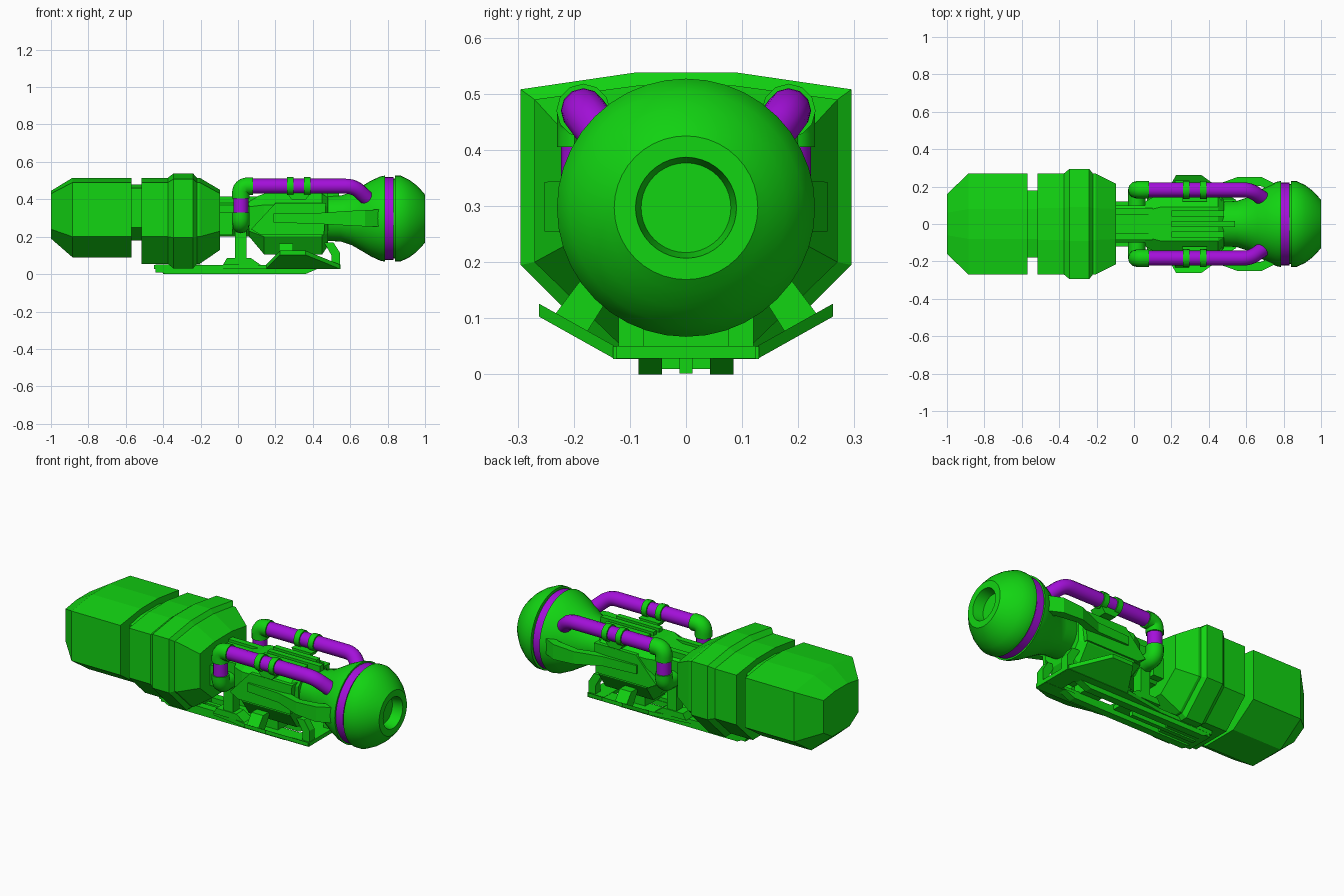
import bpy, bmesh, math
from mathutils import Vector, Matrix

if "Cube" in bpy.data.objects:
    bpy.data.objects.remove(bpy.data.objects["Cube"])


def material(name, col):
    m = bpy.data.materials.new(name)
    m.diffuse_color = (*col, 1)
    m.use_nodes = True
    m.node_tree.nodes["Principled BSDF"].inputs["Base Color"].default_value = m.diffuse_color
    return m


GREEN = material("bright green", (0.006, 0.66, 0.006))
PURPLE = material("purple", (0.37, 0.005, 0.7))
CZ = 0.297  # height of the long axis


def finish(name, bm, mat=GREEN, smooth=False):
    bmesh.ops.recalc_face_normals(bm, faces=bm.faces)
    me = bpy.data.meshes.new(name)
    bm.to_mesh(me)
    bm.free()
    ob = bpy.data.objects.new(name, me)
    bpy.context.collection.objects.link(ob)
    me.materials.append(mat)
    if smooth:
        smooth_it(ob)
    return ob


def smooth_it(ob):
    bpy.ops.object.select_all(action='DESELECT')
    ob.select_set(True)
    bpy.context.view_layer.objects.active = ob
    bpy.ops.object.shade_smooth_by_angle(angle=math.radians(35))


def skin(name, rings, mat=GREEN, smooth=False):
    """Join rings of points with quads and cap both ends."""
    bm = bmesh.new()
    vs = [[bm.verts.new(p) for p in r] for r in rings]
    n = len(rings[0])
    for a, b in zip(vs, vs[1:]):
        for i in range(n):
            bm.faces.new((a[i], a[(i + 1) % n], b[(i + 1) % n], b[i]))
    bm.faces.new(vs[0])
    bm.faces.new(vs[-1])
    return finish(name, bm, mat, smooth)


def loft(name, stations):
    """Stations are (x, half section in y/z, top to bottom), mirrored over y."""
    return skin(name, [[(x, y, z) for y, z in h] + [(x, -y, z) for y, z in reversed(h)]
                       for x, h in stations])


def extrude_z(name, pts, z0, z1):
    return skin(name, [[(x, y, z) for x, y in pts] for z in (z0, z1)])


def extrude_y(name, pts, y0, y1):
    return skin(name, [[(x, y, z) for x, z in pts] for y in (y0, y1)])


def box(name, x0, x1, y0, y1, z0, z1):
    return extrude_z(name, [(x0, y0), (x1, y0), (x1, y1), (x0, y1)], z0, z1)


def tube(name, path, r, bend, mat):
    """Round tube along a path whose inner corners are rounded."""
    P = [Vector(p) for p in path]
    pts = [P[0]]
    for a, b, c in zip(P, P[1:], P[2:]):
        s, e = b + (a - b).normalized() * bend, b + (c - b).normalized() * bend
        pts += [s * (1 - t) ** 2 + b * 2 * t * (1 - t) + e * t * t for t in (k / 6 for k in range(7))]
    pts.append(P[-1])
    cu = bpy.data.curves.new(name, 'CURVE')
    cu.dimensions = '3D'
    cu.bevel_depth, cu.bevel_resolution, cu.use_fill_caps = r, 4, True
    sp = cu.splines.new('POLY')
    sp.points.add(len(pts) - 1)
    for q, p in zip(sp.points, pts):
        q.co = (*p, 1)
    cu.materials.append(mat)
    ob = bpy.data.objects.new(name, cu)
    bpy.context.collection.objects.link(ob)
    bpy.ops.object.select_all(action='DESELECT')
    ob.select_set(True)
    bpy.context.view_layer.objects.active = ob
    bpy.ops.object.convert(target='MESH')
    smooth_it(bpy.context.view_layer.objects.active)


def lathe(name, prof, n=40, mat=GREEN):
    return skin(name, [[(x, r * math.cos(2 * math.pi * i / n), CZ + r * math.sin(2 * math.pi * i / n))
                        for i in range(n)] for x, r in prof], mat, True)


# rear tank, connecting neck and front housing
tank = [(0.08, 0.515), (0.27, 0.49), (0.27, 0.2), (0.11, 0.09)]
loft("rear_tank", [(-1, [(0.06, 0.445), (0.16, 0.43), (0.16, 0.24), (0.08, 0.19)]),
                   (-0.885, tank), (-0.57, tank)])
neck = [(0.08, 0.48), (0.18, 0.46), (0.18, 0.25), (0.09, 0.18)]
loft("tank_neck", [(-0.6, neck), (-0.48, neck)])
hous = [(0.085, 0.515), (0.27, 0.49), (0.27, 0.2), (0.12, 0.055)]
ring = [(0.09, 0.538), (0.295, 0.508), (0.295, 0.195), (0.13, 0.03)]
loft("housing", [(-0.515, hous), (-0.375, hous), (-0.345, ring), (-0.24, ring), (-0.22, hous),
                 (-0.205, hous), (-0.095, [(0.08, 0.45), (0.215, 0.43), (0.215, 0.23), (0.1, 0.13)])])

# middle link between housing and engine core
link = [(0.06, 0.4), (0.1, 0.37), (0.1, 0.24), (0.06, 0.2)]
loft("core_link", [(-0.12, link), (0.12, link)])
for s in (1, -1):
    box("link_rib", -0.11, 0.10, s * 0.05, s * 0.085, 0.36, 0.415)
    box("link_side_rib", -0.11, -0.03, s * 0.08, s * 0.12, 0.21, 0.33)

# faceted engine core with top fins
small = [(0.07, 0.40), (0.12, 0.36), (0.12, 0.23), (0.07, 0.2)]
core = [(0.09, 0.43), (0.165, 0.37), (0.165, 0.2), (0.1, 0.105)]
loft("engine_core", [(0.06, small), (0.14, core), (0.45, core),
                     (0.48, [(0.07, 0.41), (0.13, 0.36), (0.13, 0.22), (0.08, 0.15)])])
for y in (-0.055, 0, 0.055):
    box("top_fin", 0.2, 0.54 if y == 0 else 0.48, y - 0.016, y + 0.016, 0.41, 0.452)

# round head with recessed nozzle and purple band
lathe("round_head", [(0.44, 0.11), (0.46, 0.118), (0.55, 0.123), (0.61, 0.143), (0.66, 0.172),
                     (0.71, 0.202), (0.76, 0.225), (0.785, 0.23), (0.785, 0.213), (0.84, 0.213),
                     (0.84, 0.23), (0.868, 0.23), (0.915, 0.208), (0.955, 0.178), (0.985, 0.146),
                     (1.0, 0.128), (1.0, 0.09), (0.94, 0.08)])
lathe("head_band", [(0.786, 0.21), (0.786, 0.221), (0.832, 0.221), (0.832, 0.21)], mat=PURPLE)

for s in (1, -1):
    y = s * 0.183
    # purple pipe with green elbows
    tube("side_pipe", [(0.05, y, 0.47), (0.62, y, 0.47), (0.69, s * 0.135, 0.405)], 0.04, 0.045, PURPLE)
    tube("down_pipe", [(0.015, y, 0.45), (0.015, y, 0.29)], 0.04, 0.02, PURPLE)
    tube("upper_elbow", [(0.08, y, 0.47), (0.015, y, 0.47), (0.015, y, 0.405)], 0.047, 0.04, GREEN)
    tube("lower_elbow", [(0.015, y, 0.33), (0.015, y, 0.265), (0.015, s * 0.07, 0.265)], 0.047, 0.04, GREEN)
    # pipe clamps and their mount
    for x in (0.28, 0.37):
        tube("pipe_clamp", [(x - 0.017, y, 0.47), (x + 0.017, y, 0.47)], 0.048, 0.01, GREEN)
    extrude_y("clamp_mount", [(0.26, 0.435), (0.39, 0.435), (0.36, 0.395), (0.29, 0.395)],
              s * 0.12, s * 0.2)
    # flaring arm that holds the head
    skin("head_arm", [[(x, s * (yo - t), z0), (x, s * yo, z0), (x, s * yo, z1), (x, s * (yo - t), z1)]
                      for x, yo, t, z0, z1 in ((0.19, 0.185, 0.05, 0.275, 0.325), (0.4, 0.195, 0.05, 0.27, 0.325),
                                               (0.55, 0.25, 0.04, 0.262, 0.335), (0.68, 0.252, 0.05, 0.255, 0.343),
                                               (0.755, 0.215, 0.05, 0.255, 0.345))])
    extrude_y("side_panel", [(0.07, 0.24), (0.12, 0.21), (0.46, 0.21), (0.47, 0.38), (0.2, 0.38)],
              s * 0.12, s * 0.175)
    # skid rails: upper plate and lower runner
    extrude_z("skid_rail", [(-0.45, s * 0.04), (-0.45, s * 0.085), (-0.1, s * 0.09), (0.15, s * 0.13),
                            (0.545, s * 0.13), (0.545, s * 0.05)], 0.027, 0.05)
    extrude_y("skid_runner", [(-0.45, 0.03), (-0.39, 0.0), (0.36, 0.0), (0.43, 0.03)],
              s * 0.043, s * 0.085)
    # slanted wing
    skin("skid_wing", [[(0.15, s * 0.128, z), (0.545, s * 0.128, z), (0.36, s * 0.262, z + 0.075),
                        (0.225, s * 0.262, z + 0.075)] for z in (0.028, 0.051)])
    # wing strut and front gusset up to the core
    skin("wing_strut", [[(x, s * 0.12, 0.165), (x, s * 0.19, 0.165), (x, s * 0.235, 0.105),
                         (x, s * 0.18, 0.07)] for x in (0.22, 0.295)])
    extrude_y("front_gusset", [(0.46, 0.17), (0.51, 0.17), (0.545, 0.115), (0.545, 0.045), (0.5, 0.045),
                               (0.5, 0.1)], s * 0.075, s * 0.12)
    # rear posts with stepped foot
    box("rear_post", -0.015, 0.045, s * 0.05, s * 0.11, 0.05, 0.25)
    extrude_y("post_foot", [(-0.08, 0.05), (-0.06, 0.085), (0.07, 0.085), (0.12, 0.05)],
              s * 0.045, s * 0.115)

# cross members tying the skid together
box("front_crossbar", 0.44, 0.548, -0.125, 0.125, 0.028, 0.051)
box("middle_crossbar", -0.08, 0.1, -0.09, 0.09, 0.028, 0.052)
box("rear_crossbar", -0.44, -0.2, -0.08, 0.08, 0.01, 0.051)
box("center_rib", -0.4, 0.02, -0.012, 0.012, 0.002, 0.04)
box("core_pedestal", 0.2, 0.32, -0.09, 0.09, 0.045, 0.12)
